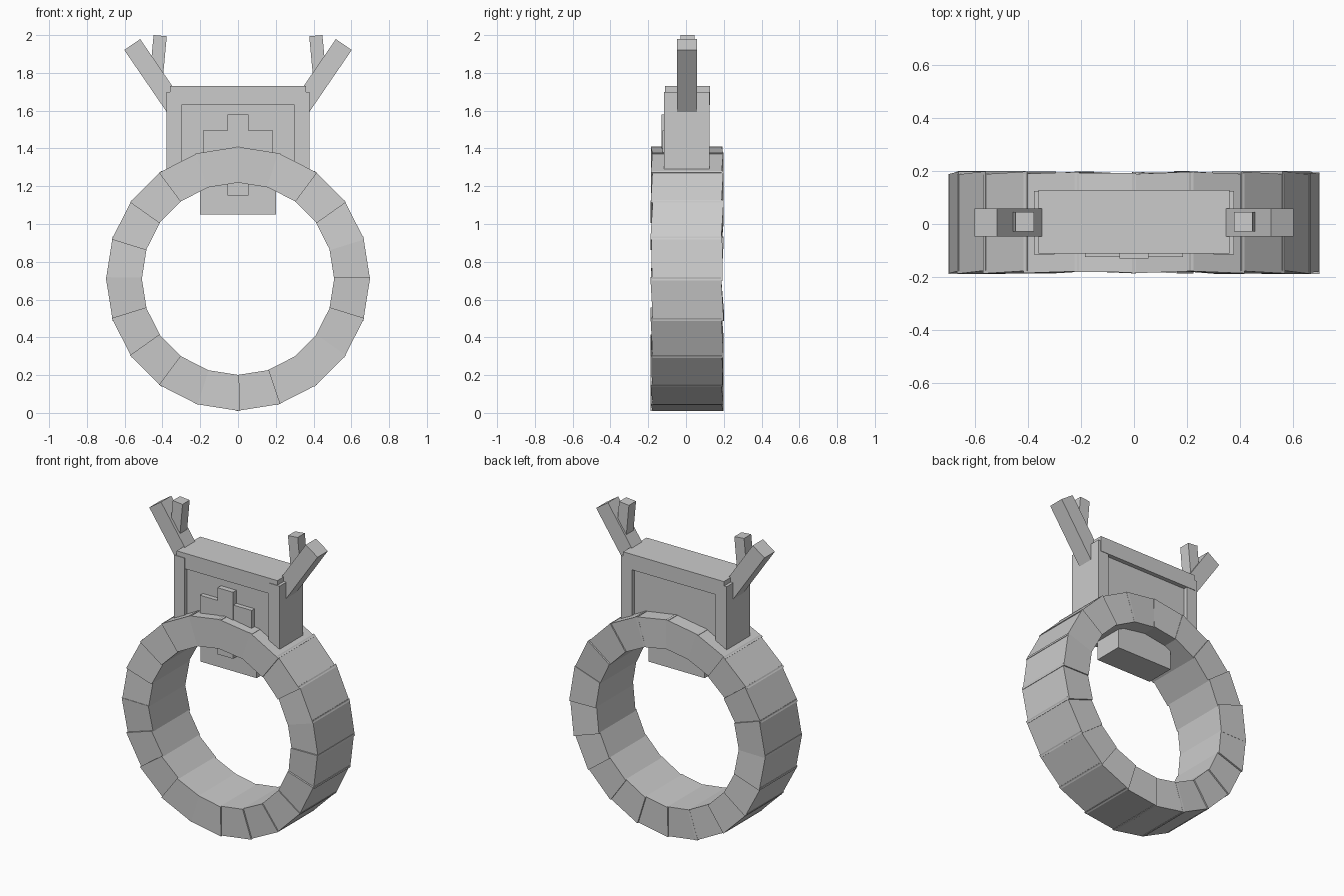
import bpy, bmesh, math, random
from mathutils import Matrix, Vector

random.seed(4)
old = bpy.data.objects.get("Cube")
if old:
    bpy.data.objects.remove(old, do_unlink=True)

grey = bpy.data.materials.new("plain grey")
grey.use_nodes = True
colour = (0.6, 0.6, 0.6, 1)
grey.diffuse_color = colour
grey.node_tree.nodes["Principled BSDF"].inputs["Base Color"].default_value = colour


def finish(name, bm):
    bmesh.ops.recalc_face_normals(bm, faces=bm.faces)
    mesh = bpy.data.meshes.new(name)
    bm.to_mesh(mesh)
    bm.free()
    mesh.materials.append(grey)
    obj = bpy.data.objects.new(name, mesh)
    bpy.context.collection.objects.link(obj)
    return obj


def box(name, x, y, z):
    """Box spanning the given (low, high) ranges."""
    bm = bmesh.new()
    bmesh.ops.create_cube(bm, size=1)
    for v in bm.verts:
        v.co = [r[0] if c < 0 else r[1] for c, r in zip(v.co, (x, y, z))]
    return finish(name, bm)


def bar(name, base, tip, width, y):
    """Square bar in the xz plane running from base to tip."""
    a, b = Vector((base[0], 0, base[1])), Vector((tip[0], 0, tip[1]))
    d = b - a
    bm = bmesh.new()
    bmesh.ops.create_cube(bm, size=1)
    place = (Matrix.Translation((a + b) / 2 + Vector((0, sum(y) / 2, 0)))
             @ Matrix.Rotation(math.atan2(d.x, d.z), 4, 'Y')
             @ Matrix.Diagonal((width, y[1] - y[0], d.length, 1)))
    bmesh.ops.transform(bm, matrix=place, verts=bm.verts)
    return finish(name, bm)


# Band: wedge blocks that overlap a little and sit slightly askew
SIDES, OUTER, INNER, CENTRE = 20, 0.70, 0.51, 0.71
bm = bmesh.new()
for i in range(SIDES):
    skew = random.uniform(-0.008, 0.008)
    loops = []
    for end in (0, 1):
        a = math.tau * (i + end) / SIDES + (0.012 if end else -0.012)
        shift = 0.003 + skew * (1 if end else -1)
        loops.append([bm.verts.new((r * math.sin(a), y + shift, CENTRE - r * math.cos(a)))
                      for r, y in ((INNER, -0.185), (OUTER, -0.185),
                                   (OUTER, 0.19), (INNER, 0.19))])
    for loop in loops:
        bm.faces.new(loop)
    for k in range(4):
        n = (k + 1) % 4
        bm.faces.new((loops[0][k], loops[0][n], loops[1][n], loops[1][k]))
finish("band", bm)

# Head: framed panel with a lower block reaching into the band
box("head_panel", (-0.31, 0.31), (-0.095, 0.1), (1.25, 1.65))
box("head_top_beam", (-0.36, 0.36), (-0.112, 0.128), (1.63, 1.73))
box("lower_block", (-0.2, 0.2), (-0.095, 0.095), (1.05, 1.3))

# Raised cross on the front
box("cross_upright", (-0.055, 0.055), (-0.13, -0.09), (1.15, 1.58))
box("cross_arm", (-0.185, 0.185), (-0.125, -0.09), (1.37, 1.495))

# Mirrored posts and branching prongs
for side, s in (("left", 1), ("right", -1)):
    box(side + "_post", sorted((s * 0.3, s * 0.378)), (-0.116, 0.125), (1.29, 1.7))
    bar(side + "_prong", (s * 0.334, 1.62), (s * 0.56, 1.95), 0.102, (-0.047, 0.058))
    bar(side + "_branch", (s * 0.435, 1.75), (s * 0.412, 1.997), 0.07, (-0.028, 0.045))
